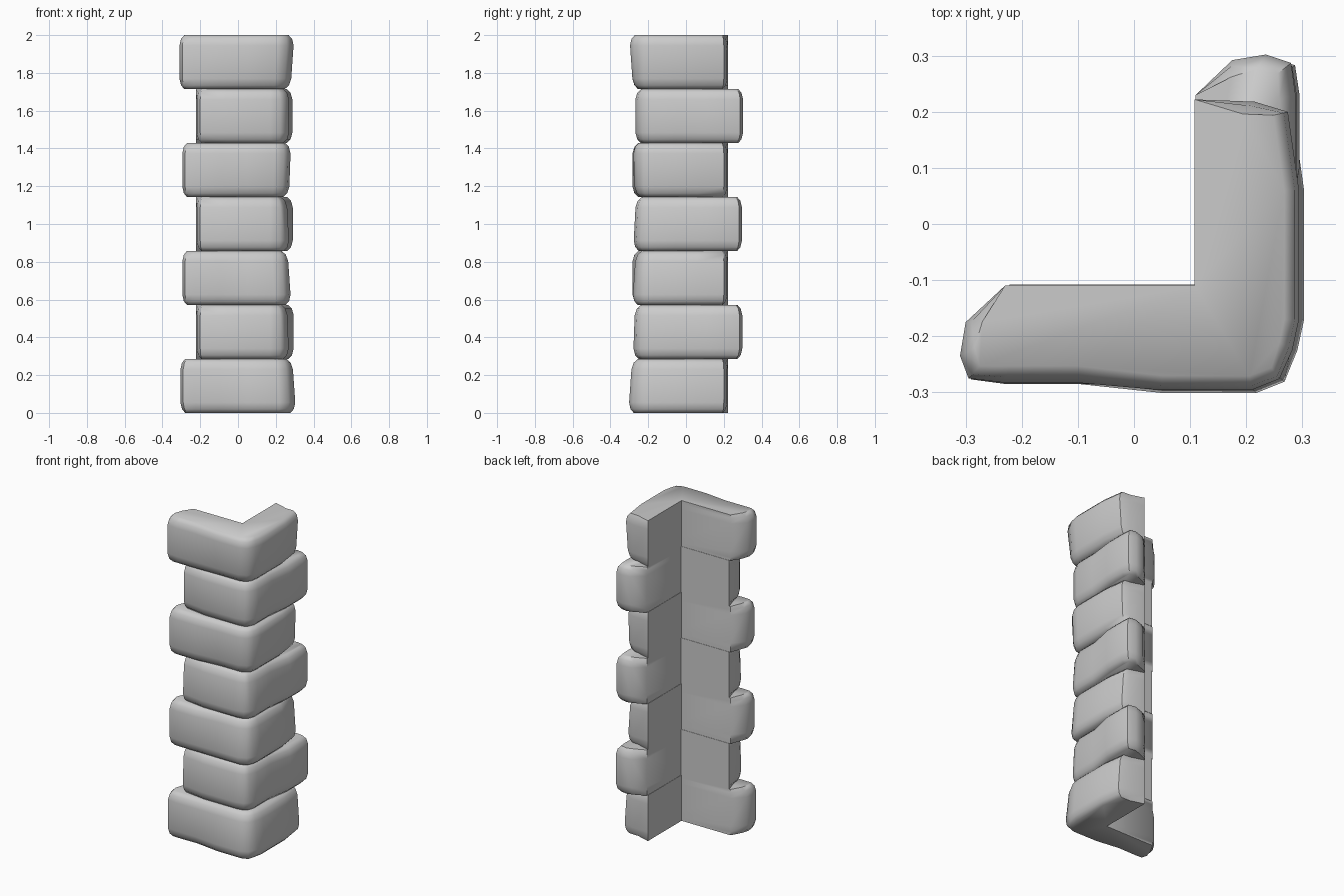
import bpy, bmesh, math
from mathutils import Vector

cube = bpy.data.objects.get("Cube")
if cube:
    bpy.data.objects.remove(cube)

stone = bpy.data.materials.new("pale_stone")
stone.use_nodes = True
colour = (0.6, 0.6, 0.6, 1)
stone.diffuse_color = colour
stone.node_tree.nodes["Principled BSDF"].inputs["Base Color"].default_value = colour

# L-shaped centre line that the rounded rims shrink towards
SPINE = [Vector((-0.2, -0.17)), Vector((0.18, -0.17)), Vector((0.18, 0.18))]


def shrink(p, d):
    """Move an outline point towards the centre line."""
    best = None
    for a, b in zip(SPINE, SPINE[1:]):
        t = max(0, min(1, (p - a).dot(b - a) / (b - a).length_squared))
        q = a.lerp(b, t)
        if best is None or (q - p).length < (best - p).length:
            best = q
    return p + (best - p).normalized() * d


def outline(corner, end, side, reach, d):
    """L outline: long arm to -x, short arm to +y; the inner wall stays put."""
    inner = [(-0.23, -0.11), (0.108, -0.11), (0.108, 0.222)]
    outer = [(0.215, 0.218), (side - 0.02, 0.2), (side, 0.06), (side, -0.17),
             (side - 0.012, -0.225), (side - 0.035, -corner + 0.02),
             (side - 0.085, -corner), (0.05, -corner), (-0.1, -end), (-0.23, -end),
             (-reach + 0.015, -end + 0.008), (-reach, -0.235), (-reach + 0.01, -0.175)]
    walls = [Vector(p) for p in inner]
    walls.reverse()
    rim = [shrink(Vector(p), d) for p in outer]
    # clockwise ring: inner wall first, then back round the outside
    return walls + rim[::-1]


def make_block(name, z0, z1, corner, end, side, reach, taper, swap):
    bm = bmesh.new()
    h = z1 - z0
    rings = []
    for z, d in ((0, 0.03), (0.02, 0.01), (0.055, 0),
                 (h - 0.055, 0), (h - 0.02, 0.01), (h, 0.03)):
        lean = taper * (z / h - 0.5)
        pts = outline(corner + lean, end, side + lean, reach, d)
        rings.append([bm.verts.new((-p.y, -p.x, z0 + z) if swap else (p.x, p.y, z0 + z))
                      for p in pts])
    n = len(rings[0])
    for low, high in zip(rings, rings[1:]):
        for i in range(n):
            j = (i + 1) % n
            bm.faces.new((low[i], low[j], high[j], high[i]))
    bm.faces.new(rings[0])
    bm.faces.new(rings[-1])
    bmesh.ops.recalc_face_normals(bm, faces=bm.faces)
    mesh = bpy.data.meshes.new(name)
    bm.to_mesh(mesh)
    bm.free()
    mesh.materials.append(stone)
    obj = bpy.data.objects.new(name, mesh)
    bpy.context.collection.objects.link(obj)
    bpy.ops.object.select_all(action='DESELECT')
    obj.select_set(True)
    bpy.context.view_layer.objects.active = obj
    bpy.ops.object.shade_smooth_by_angle(angle=math.radians(50))


# corner, arm end, side, reach and lean of each block, from the bottom up
blocks = [(0.295, 0.285, 0.297, 0.305, -0.02),
          (0.265, 0.295, 0.275, 0.298, -0.01),
          (0.275, 0.283, 0.272, 0.295, -0.02),
          (0.265, 0.29, 0.272, 0.296, -0.015),
          (0.275, 0.283, 0.275, 0.295, 0.01),
          (0.27, 0.288, 0.268, 0.302, 0),
          (0.29, 0.283, 0.288, 0.31, 0.02)]
height = 2 / len(blocks)
for k, (corner, end, side, reach, taper) in enumerate(blocks):
    make_block(f"corner_stone_{k + 1}", k * height, (k + 1) * height,
               corner, end, side, reach, taper, k % 2 == 1)
